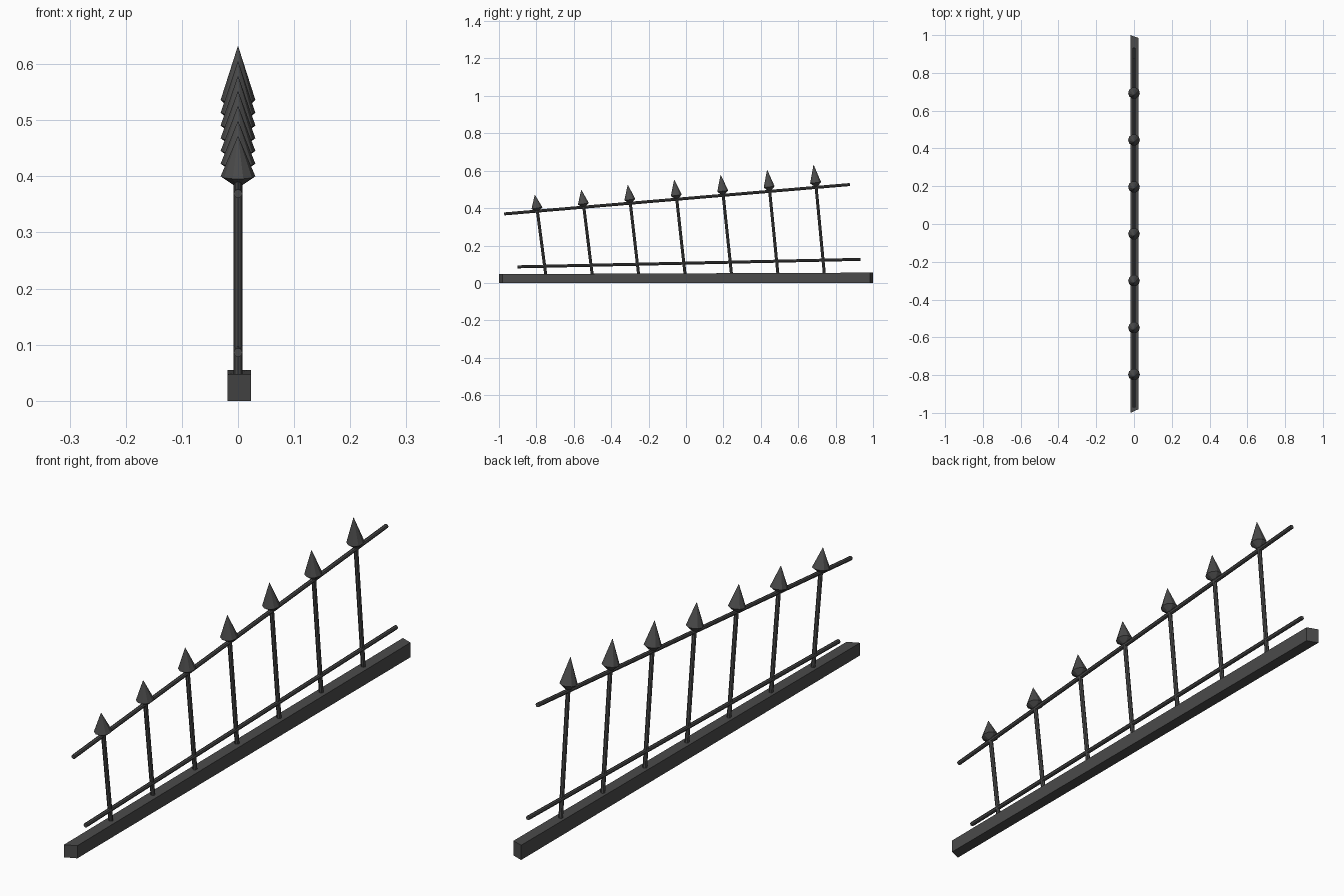
import bpy, math
from mathutils import Vector

if "Cube" in bpy.data.objects:
    bpy.data.objects.remove(bpy.data.objects["Cube"])

SIDES = 8
mat = bpy.data.materials.new("dark_iron")
mat.diffuse_color = (0.07, 0.07, 0.07, 1)
mat.use_nodes = True
mat.node_tree.nodes["Principled BSDF"].inputs["Base Color"].default_value = mat.diffuse_color


def make(name, verts, faces):
    mesh = bpy.data.meshes.new(name)
    mesh.from_pydata(verts, [], faces)
    mesh.materials.append(mat)
    obj = bpy.data.objects.new(name, mesh)
    bpy.context.collection.objects.link(obj)
    return obj


def lathe(name, rings, sides=SIDES):
    """Skin circular rings [(y, z, radius)] lying along a line in the x = 0 plane."""
    a, b = rings[0], rings[-1]
    d = Vector((0, b[0] - a[0], b[1] - a[1])).normalized()
    u = Vector((1, 0, 0))
    v = d.cross(u)
    verts, faces = [], []
    for y, z, r in rings:
        for i in range(sides):
            t = 2 * math.pi * i / sides
            verts.append(Vector((0, y, z)) + r * (math.cos(t) * u + math.sin(t) * v))
    for k in range(len(rings) - 1):
        for i in range(sides):
            j = (i + 1) % sides
            faces.append((k * sides + i, k * sides + j,
                          (k + 1) * sides + j, (k + 1) * sides + i))
    faces.append(tuple(reversed(range(sides))))
    n = len(rings) - 1
    faces.append(tuple(n * sides + i for i in range(sides)))
    return make(name, verts, faces)


# Base beam with slanted ends and a slightly rising top
plan = [(-0.019, -1.0, 0.047), (0.023, -0.981, 0.047),
        (0.023, 0.985, 0.055), (-0.019, 1.0, 0.055)]
verts = [(x, y, 0) for x, y, z in plan] + [(x, y, z) for x, y, z in plan]
make("base_beam", verts, [(3, 2, 1, 0), (4, 5, 6, 7)] +
     [(i, (i + 1) % 4, (i + 1) % 4 + 4, i + 4) for i in range(4)])

# Rails
lathe("top_rail", [(-0.972, 0.369, 0.008), (0.876, 0.526, 0.008)])
lathe("lower_rail", [(-0.90, 0.086, 0.008), (0.933, 0.126, 0.008)])

# Leaning posts with spear heads that grow taller along the fence
for k in range(7):
    f = k / 6
    foot = Vector((-0.75 + 1.49 * f, 0.045))
    wide = Vector((-0.797 + 1.49 * f, 0.40 + 0.136 * f))
    tip = Vector((-0.808 + 1.49 * f, 0.471 + 0.16 * f))
    neck = wide + (wide - tip) * 0.21
    lathe(f"post_{k + 1}", [(*foot, 0.008), (*neck, 0.008), (*wide, 0.008)])
    lathe(f"spear_head_{k + 1}",
          [(*neck, 0.009), (*wide, 0.031), (*tip, 0.0006)], 10)
